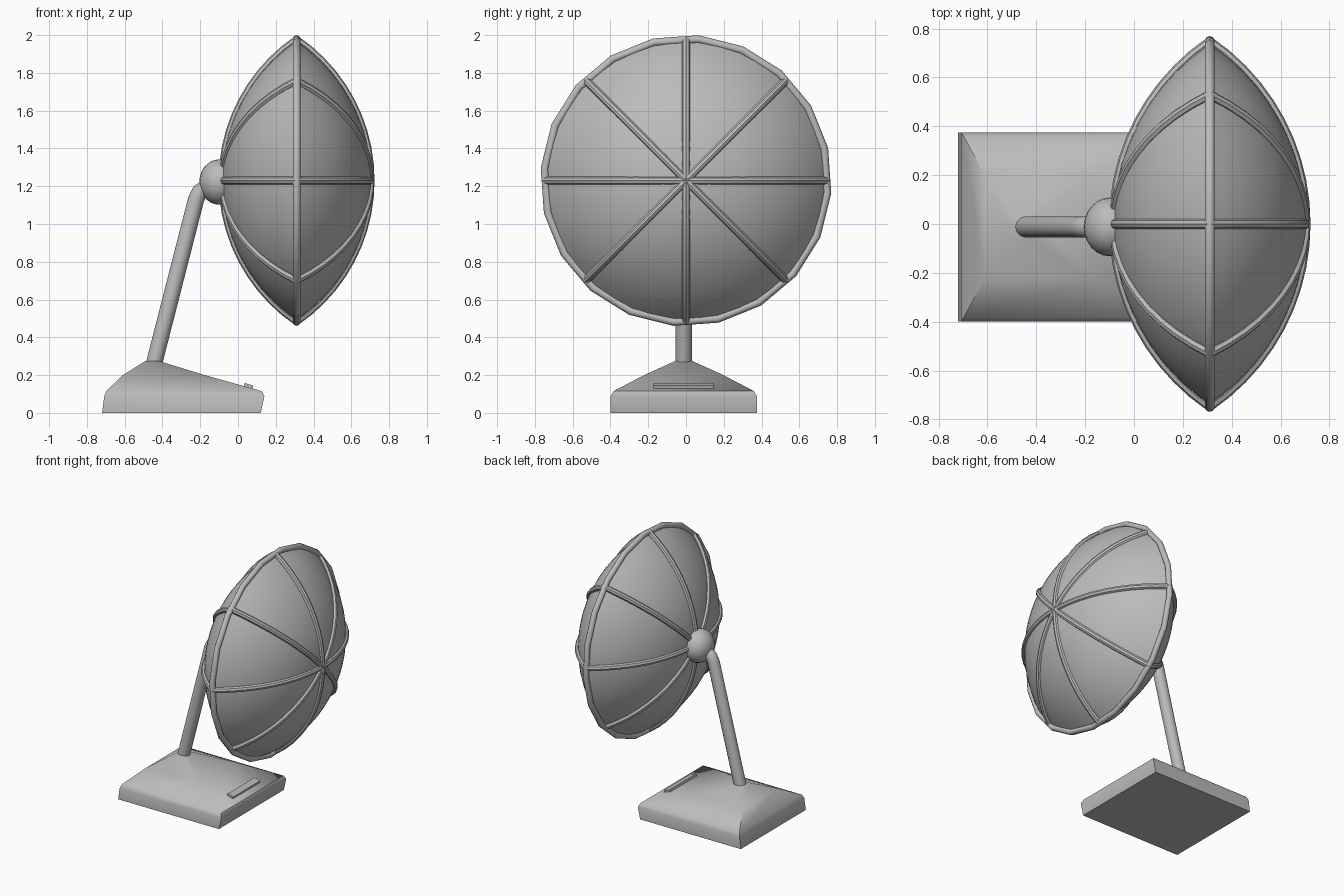
import bpy, bmesh, math
from mathutils import Matrix, Vector

if "Cube" in bpy.data.objects:
    bpy.data.objects.remove(bpy.data.objects["Cube"])

grey = bpy.data.materials.new("plain grey")
grey.diffuse_color = (0.5, 0.5, 0.5, 1)
grey.use_nodes = True
grey.node_tree.nodes["Principled BSDF"].inputs["Base Color"].default_value = grey.diffuse_color

YC = -0.012                      # centre line of base and arm
HEAD = Vector((0.31, 0, 1.23))   # centre of the round head


def finish(ob, angle=40):
    ob.data.materials.clear()
    ob.data.materials.append(grey)
    bpy.ops.object.select_all(action='DESELECT')
    ob.select_set(True)
    bpy.context.view_layer.objects.active = ob
    bpy.ops.object.shade_smooth_by_angle(angle=math.radians(angle))
    return ob


def from_bmesh(name, bm, angle=40):
    bmesh.ops.recalc_face_normals(bm, faces=bm.faces)
    me = bpy.data.meshes.new(name)
    bm.to_mesh(me)
    bm.free()
    ob = bpy.data.objects.new(name, me)
    bpy.context.collection.objects.link(ob)
    return finish(ob, angle)


def tube(name, pts, radius, sides=2):
    cu = bpy.data.curves.new(name, 'CURVE')
    cu.dimensions = '3D'
    cu.bevel_depth = radius
    cu.bevel_resolution = sides
    cu.use_fill_caps = True
    sp = cu.splines.new('POLY')
    sp.points.add(len(pts) - 1)
    for p, co in zip(sp.points, pts):
        p.co = (*co, 1)
    ob = bpy.data.objects.new(name, cu)
    bpy.context.collection.objects.link(ob)
    bpy.ops.object.select_all(action='DESELECT')
    ob.select_set(True)
    bpy.context.view_layer.objects.active = ob
    bpy.ops.object.convert(target='MESH')
    return finish(bpy.context.object)


def arc(radius, height, n):
    """Circular arc from the pole (0, height) to the rim (radius, 0)."""
    R = (radius ** 2 + height ** 2) / (2 * height)
    end = math.asin(radius / R)
    return [(R * math.sin(end * i / n), R * math.cos(end * i / n) - R + height)
            for i in range(n + 1)]


# head shell: two domes back to back, turned around the x axis
bm = bmesh.new()
half = arc(0.74, 0.395, 14)
prof = half + [(r, -h) for r, h in reversed(half[:-1])]
vs = [bm.verts.new(HEAD + Vector((h, 0, r))) for r, h in prof]
edges = [bm.edges.new(p) for p in zip(vs, vs[1:])]
bmesh.ops.spin(bm, geom=vs + edges, cent=HEAD, axis=(1, 0, 0),
               angle=2 * math.pi, steps=48, use_duplicate=False)
bmesh.ops.remove_doubles(bm, verts=bm.verts, dist=0.0005)
from_bmesh("head_shell", bm)

# rim ring with few sides
bpy.ops.mesh.primitive_torus_add(major_segments=20, minor_segments=10,
                                 major_radius=0.751, minor_radius=0.021)
ring = bpy.context.object
ring.name = "rim_ring"
ring.data.transform(Matrix.Translation(HEAD)
                    @ Matrix.Rotation(math.radians(-5), 4, 'X')
                    @ Matrix.Rotation(math.radians(90), 4, 'Y'))
finish(ring)

# guard wires: four bows over the front and four over the back
bow = arc(0.745, 0.392, 10)
bow = [(-r, h) for r, h in reversed(bow[1:])] + bow
for side, label in ((1, "front"), (-1, "back")):
    for k in range(4):
        a = k * math.pi / 4
        pts = [HEAD + Vector((side * h, r * math.cos(a), r * math.sin(a)))
               for r, h in bow]
        tube(f"{label}_guard_wire_{k + 1}", pts, 0.021)

# swivel joint behind the head
bpy.ops.mesh.primitive_uv_sphere_add(segments=24, ring_count=14, radius=1)
joint = bpy.context.object
joint.name = "swivel_joint"
joint.data.transform(Matrix.Translation((-0.10, YC, 1.222))
                     @ Matrix.Diagonal((0.105, 0.12, 0.12, 1)))
finish(joint)

# arm with a bent top end
tube("arm", [(-0.455, YC, 0.22), (-0.222, YC, 1.13), (-0.203, YC, 1.17),
             (-0.175, YC, 1.19), (-0.12, YC, 1.195)], 0.043, 4)

# base: stacked rectangles (back x, front x, half depth, height)
bm = bmesh.new()
rows = [(-0.72, 0.12, 0.387, 0), (-0.708, 0.14, 0.387, 0.088),
        (-0.698, 0.127, 0.372, 0.115), (-0.61, -0.176, 0.21, 0.2),
        (-0.49, -0.42, 0.045, 0.275)]
loops = [[bm.verts.new((x, YC + s * d, z)) for x, s in
          ((x0, -1), (x1, -1), (x1, 1), (x0, 1))] for x0, x1, d, z in rows]
bm.faces.new(loops[0])
bm.faces.new(loops[-1])
for lo, hi in zip(loops, loops[1:]):
    for i in range(4):
        j = (i + 1) % 4
        bm.faces.new((lo[i], lo[j], hi[j], hi[i]))
from_bmesh("base", bm, 42)

# switch bar on the front slope of the base
bm = bmesh.new()
bmesh.ops.create_cube(bm, size=1)
bm.transform(Matrix.Translation((0.054, YC, 0.137))
             @ Matrix.Rotation(math.radians(15.7), 4, 'Y')
             @ Matrix.Diagonal((0.048, 0.32, 0.03, 1)))
from_bmesh("switch_bar", bm, 30)
